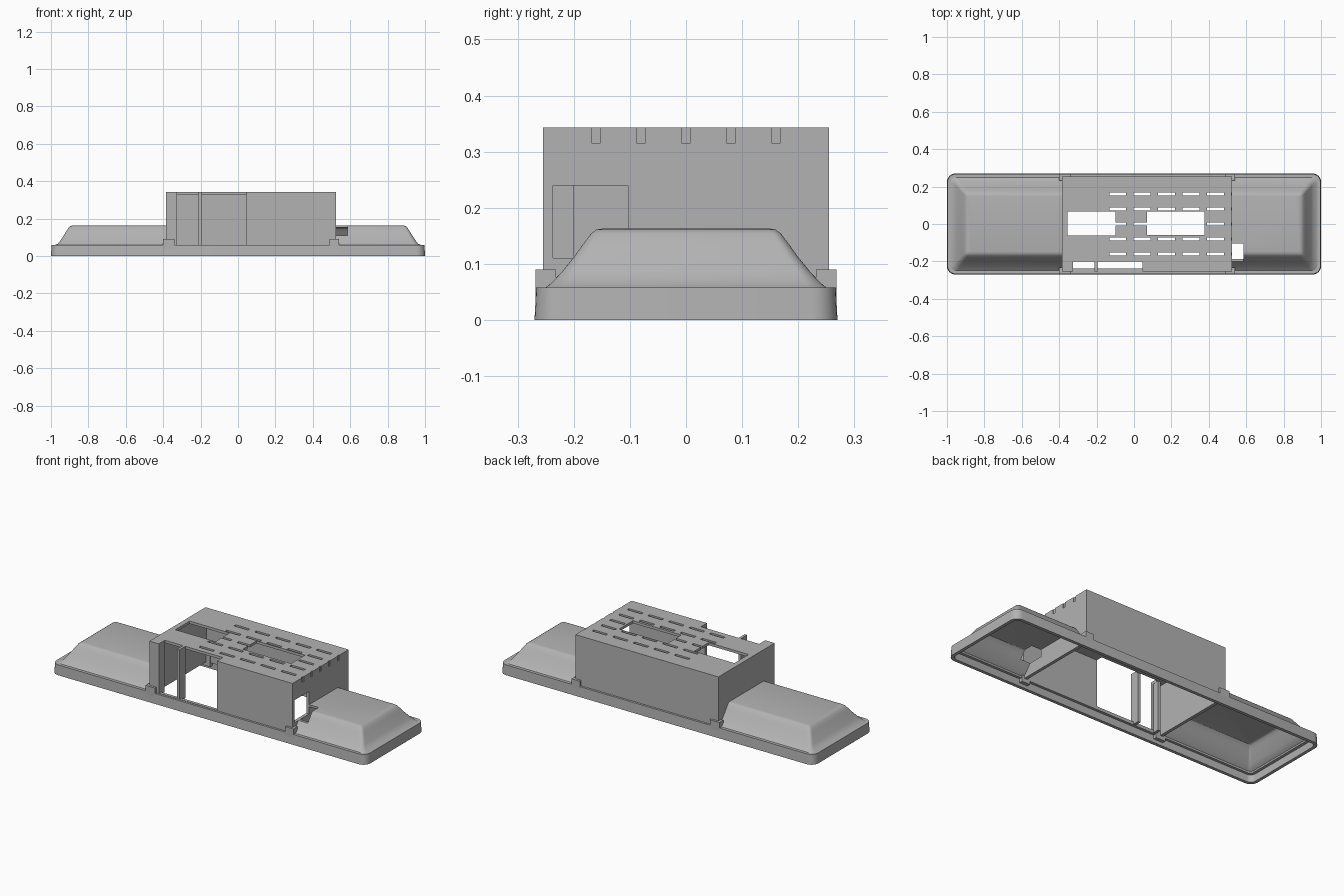
import bpy, bmesh, math

cube = bpy.data.objects.get("Cube")
if cube:
    bpy.data.objects.remove(cube, do_unlink=True)

grey = bpy.data.materials.new("plastic_grey")
grey.use_nodes = True
colour = (0.45, 0.45, 0.45, 1)
grey.diffuse_color = colour
grey.node_tree.nodes["Principled BSDF"].inputs["Base Color"].default_value = colour


def finish(name, bm):
    bmesh.ops.recalc_face_normals(bm, faces=bm.faces)
    mesh = bpy.data.meshes.new(name)
    bm.to_mesh(mesh)
    bm.free()
    mesh.materials.append(grey)
    ob = bpy.data.objects.new(name, mesh)
    bpy.context.scene.collection.objects.link(ob)
    return ob


def add_box(bm, x0, x1, y0, y1, z0, z1):
    for v in bmesh.ops.create_cube(bm, size=1)["verts"]:
        v.co.x = x1 if v.co.x > 0 else x0
        v.co.y = y1 if v.co.y > 0 else y0
        v.co.z = z1 if v.co.z > 0 else z0


def boxes(name, *dims):
    bm = bmesh.new()
    for d in dims:
        add_box(bm, *d)
    return finish(name, bm)


def bake(ob):
    """Replace the mesh by its evaluated result."""
    deps = bpy.context.evaluated_depsgraph_get()
    mesh = bpy.data.meshes.new_from_object(ob.evaluated_get(deps))
    ob.modifiers.clear()
    ob.data = mesh


def cut(ob, *dims):
    cutter = boxes("cutter", *dims)
    cutter.hide_render = True
    mod = ob.modifiers.new("cut", "BOOLEAN")
    mod.operation = "DIFFERENCE"
    mod.solver = "EXACT"
    mod.use_self = True
    mod.object = cutter
    bake(ob)
    bpy.data.objects.remove(cutter, do_unlink=True)


def smooth(ob):
    bpy.ops.object.select_all(action="DESELECT")
    ob.select_set(True)
    bpy.context.view_layer.objects.active = ob
    bpy.ops.object.shade_smooth_by_angle(angle=math.radians(30))


def rounded(hx, hy, r, z, steps=6):
    """Rounded rectangle, counter-clockwise."""
    pts = []
    for k, (sx, sy) in enumerate([(1, 1), (-1, 1), (-1, -1), (1, -1)]):
        for i in range(steps + 1):
            a = (k + i / steps) * math.pi / 2
            pts.append((sx * (hx - r) + r * math.cos(a),
                        sy * (hy - r) + r * math.sin(a), z))
    return pts


# Base frame: outer skirt with a lip turned inward along its top
bm = bmesh.new()
levels = [(1.0, 0.27, 0.045, 0), (0.997, 0.267, 0.043, 0.058),
          (0.965, 0.237, 0.02, 0.058), (0.965, 0.237, 0.02, 0.042),
          (0.982, 0.252, 0.03, 0.042), (0.982, 0.252, 0.03, 0)]
rings = [[bm.verts.new(p) for p in rounded(*lv)] for lv in levels]
for a, b in zip(rings, rings[1:] + rings[:1]):
    for i in range(len(a)):
        j = (i + 1) % len(a)
        bm.faces.new((a[i], a[j], b[j], b[i]))
smooth(finish("base_frame", bm))


# Sloped hollow covers at both ends
def end_cover(name, side, start):
    levels = [(0.985, 0.252, 0.03, 0.056), (0.962, 0.24, 0.025, 0.066),
              (0.948, 0.222, 0.022, 0.085), (0.93, 0.2, 0.02, 0.112),
              (0.915, 0.182, 0.018, 0.137), (0.904, 0.169, 0.015, 0.154),
              (0.894, 0.16, 0.012, 0.161), (0.88, 0.148, 0.01, 0.163)]
    bm = bmesh.new()
    strips = []
    for hx, hy, r, z in levels:
        arc = rounded(hx, hy, r, z)
        path = [(start, -hy, z)] + arc[-7:] + arc[:7] + [(start, hy, z)]
        strips.append([bm.verts.new((side * x, y, h)) for x, y, h in path])
    for a, b in zip(strips, strips[1:]):
        for i in range(len(a) - 1):
            bm.faces.new((a[i], a[i + 1], b[i + 1], b[i]))
    top = bm.faces.new(strips[-1])
    ob = finish(name, bm)
    # make the shell face outward before thickening it inward
    if max(ob.data.polygons, key=lambda p: p.area).normal.z < 0:
        ob.data.flip_normals()
    mod = ob.modifiers.new("wall", "SOLIDIFY")
    mod.thickness = 0.012
    mod.offset = -1
    bake(ob)
    return ob


left_cover = end_cover("left_end_cover", 1, 0.515)
right_cover = end_cover("right_end_cover", -1, 0.375)
side_port = (0.49, 0.585, -0.237, -0.103, 0.11, 0.24)
cut(left_cover, side_port)
smooth(left_cover)
smooth(right_cover)

# Central housing, open underneath
housing = boxes("housing", (-0.385, 0.525, -0.255, 0.255, 0.042, 0.343))
cut(housing, (-0.367, 0.507, -0.237, 0.237, 0, 0.328))
# Front connector openings, running up through the roof edge
cut(housing, (-0.325, -0.21, -0.3, -0.2, 0.06, 0.4),
    (-0.195, 0.045, -0.3, -0.2, 0.06, 0.4))
# Roof windows and side port
cut(housing, (-0.355, -0.1, -0.062, 0.068, 0.3, 0.4),
    (0.07, 0.378, -0.058, 0.068, 0.3, 0.4), side_port)
# Rows of ventilation slots, the last column notching the end wall
vents = []
for row in range(-2, 3):
    for col in range(6):
        x, y = -0.132 + col * 0.1305, row * 0.08
        vents.append((x, x + 0.09, y - 0.008, y + 0.008, 0.315, 0.4))
cut(housing, *vents)

# Ribs beside the front openings
boxes("front_ribs", (-0.21, -0.195, -0.254, -0.2, 0.045, 0.342),
      (-0.342, -0.326, -0.238, -0.2, 0.045, 0.33))

# Corner clips where the housing meets the frame
clips = []
for x0, x1 in ((-0.4, -0.34), (0.488, 0.54)):
    for y0, y1 in ((-0.268, -0.232), (0.232, 0.268)):
        clips.append((x0, x1, y0, y1, 0.02, 0.09))
boxes("corner_clips", *clips)
